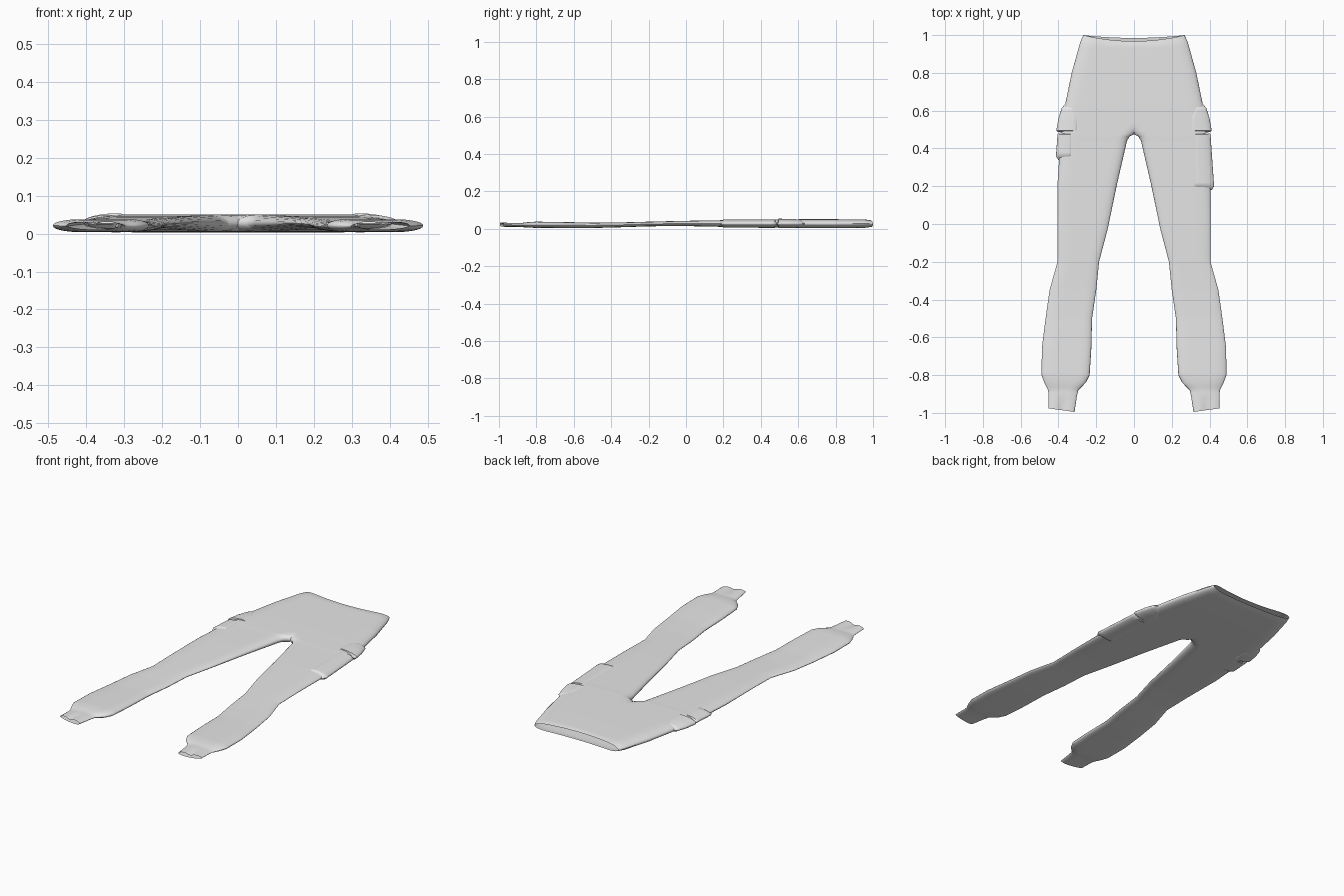
import bpy, bmesh, math

cube = bpy.data.objects.get("Cube")
if cube:
    bpy.data.objects.remove(cube, do_unlink=True)

fabric = bpy.data.materials.new("light grey fabric")
fabric.use_nodes = True
fabric.diffuse_color = (0.8, 0.8, 0.8, 1)
fabric.node_tree.nodes["Principled BSDF"].inputs["Base Color"].default_value = (0.8, 0.8, 0.8, 1)

CROTCH = 0.475
COLUMNS = 18


def resample(keys, step):
    """Fill in rows between the key rows."""
    rows = []
    for a, b in zip(keys, keys[1:]):
        n = max(1, math.ceil(abs(b[0] - a[0]) / step))
        rows += [[p + (q - p) * i / n for p, q in zip(a, b)] for i in range(n)]
    return rows + [list(keys[-1])]


def rounding(distance, radius):
    t = min(max(distance / radius, 0), 1)
    return math.sqrt(max(0, 1 - (1 - t) ** 2))


def garment_sheet(name, keys, sides, r_in, r_out, step=0.02, body=False):
    """Front and back cloth meeting at the outline; rows are y, inner x, outer x, low z, high z."""
    bm = bmesh.new()
    rows = resample(keys, step)
    for side in sides:
        for face in (1, -1):
            grid = []
            for y, x_in, x_out, low, high in rows:
                mid, half = (low + high) / 2, (high - low) / 2
                line = []
                for i in range(COLUMNS + 1):
                    u = (1 - math.cos(math.pi * i / COLUMNS)) / 2
                    x = x_in + (x_out - x_in) * u
                    d_in = x - x_in
                    if body and y >= CROTCH:
                        d_in = math.hypot(x, y - CROTCH)
                    h = half * rounding(d_in, r_in) * rounding(x_out - x, r_out)
                    yy = y
                    if body and y > 0.85:      # dipped waistline
                        w = ((y - 0.85) / 0.15) ** 2
                        yy -= w * (0.032 if face > 0 else 0.015) * (1 - (x / 0.27) ** 2)
                    if body and y < -0.9:      # gathered, slanted cuff end
                        w = (-0.9 - y) / 0.1
                        yy += 0.02 * w * u
                        if face > 0:
                            h *= 1 - 0.9 * w * math.exp(-((u - 0.5) / 0.16) ** 2)
                    line.append(bm.verts.new((side * x, yy, mid + face * h)))
                grid.append(line)
            for a, b in zip(grid, grid[1:]):
                for i in range(COLUMNS):
                    quad = (a[i], a[i + 1], b[i + 1], b[i])
                    bm.faces.new(quad if side * face < 0 else quad[::-1])
    # rows run from the waist down, so the winding above faces outward
    bmesh.ops.remove_doubles(bm, verts=bm.verts, dist=0.0004)
    bmesh.ops.dissolve_degenerate(bm, edges=bm.edges, dist=0.0001)
    bmesh.ops.recalc_face_normals(bm, faces=bm.faces)
    top = max(bm.faces, key=lambda f: f.calc_area() * abs(f.normal.z))
    if (top.normal.z > 0) != (top.calc_center_median().z > 0.026):
        bmesh.ops.reverse_faces(bm, faces=bm.faces)
    mesh = bpy.data.meshes.new(name)
    bm.to_mesh(mesh)
    bm.free()
    mesh.materials.append(fabric)
    obj = bpy.data.objects.new(name, mesh)
    bpy.context.collection.objects.link(obj)
    bpy.ops.object.select_all(action="DESELECT")
    obj.select_set(True)
    bpy.context.view_layer.objects.active = obj
    bpy.ops.object.shade_smooth_by_angle(angle=math.radians(50))
    return obj


# Trousers: hips, legs and cuffs, from waist to ankle
trousers = [
    (1.0, 0, 0.268, 0.010, 0.046),
    (0.96, 0, 0.285, 0.005, 0.050),
    (0.80, 0, 0.330, 0.003, 0.051),
    (0.62, 0, 0.367, 0.004, 0.051),
    (CROTCH, 0, 0.385, 0.006, 0.050),
    (0.465, 0.022, 0.386, 0.006, 0.050),
    (0.44, 0.037, 0.390, 0.006, 0.049),
    (0.21, 0.090, 0.405, 0.010, 0.046),
    (-0.03, 0.140, 0.405, 0.015, 0.042),
    (-0.20, 0.185, 0.405, 0.013, 0.038),
    (-0.35, 0.200, 0.447, 0.008, 0.034),
    (-0.50, 0.222, 0.468, 0.004, 0.033),
    (-0.66, 0.226, 0.488, 0.004, 0.036),
    (-0.80, 0.235, 0.489, 0.005, 0.038),
    (-0.84, 0.255, 0.475, 0.006, 0.036),
    (-0.88, 0.295, 0.455, 0.009, 0.031),
    (-0.91, 0.302, 0.452, 0.010, 0.032),
    (-0.995, 0.315, 0.452, 0.011, 0.034),
]
garment_sheet("trousers", trousers, (1, -1), 0.05, 0.075, body=True)

# Cargo pocket flaps on both thighs
flap = [
    (0.64, 0.33, 0.360, 0.020, 0.032),
    (0.615, 0.31, 0.382, 0.005, 0.051),
    (0.56, 0.29, 0.400, 0.003, 0.053),
    (0.495, 0.29, 0.411, 0.003, 0.054),
    (0.487, 0.30, 0.405, 0.025, 0.027),
]
garment_sheet("pocket_flaps", flap, (1, -1), 0.025, 0.10, step=0.015)


def pocket_bag(name, side, bottom, x_in, x_out):
    keys = [
        (0.487, x_in, 0.390, 0.025, 0.027),
        (0.475, x_in, 0.405, 0.005, 0.051),
        (bottom + 0.02, x_in, x_out, 0.006, 0.050),
        (bottom, x_in + 0.01, x_out - 0.012, 0.025, 0.027),
    ]
    garment_sheet(name, keys, (side,), 0.025, 0.085)


# Pocket bags: a long one on the left, a short one on the right
pocket_bag("left_pocket", 1, 0.18, 0.31, 0.424)
pocket_bag("right_pocket", -1, 0.34, 0.32, 0.413)
